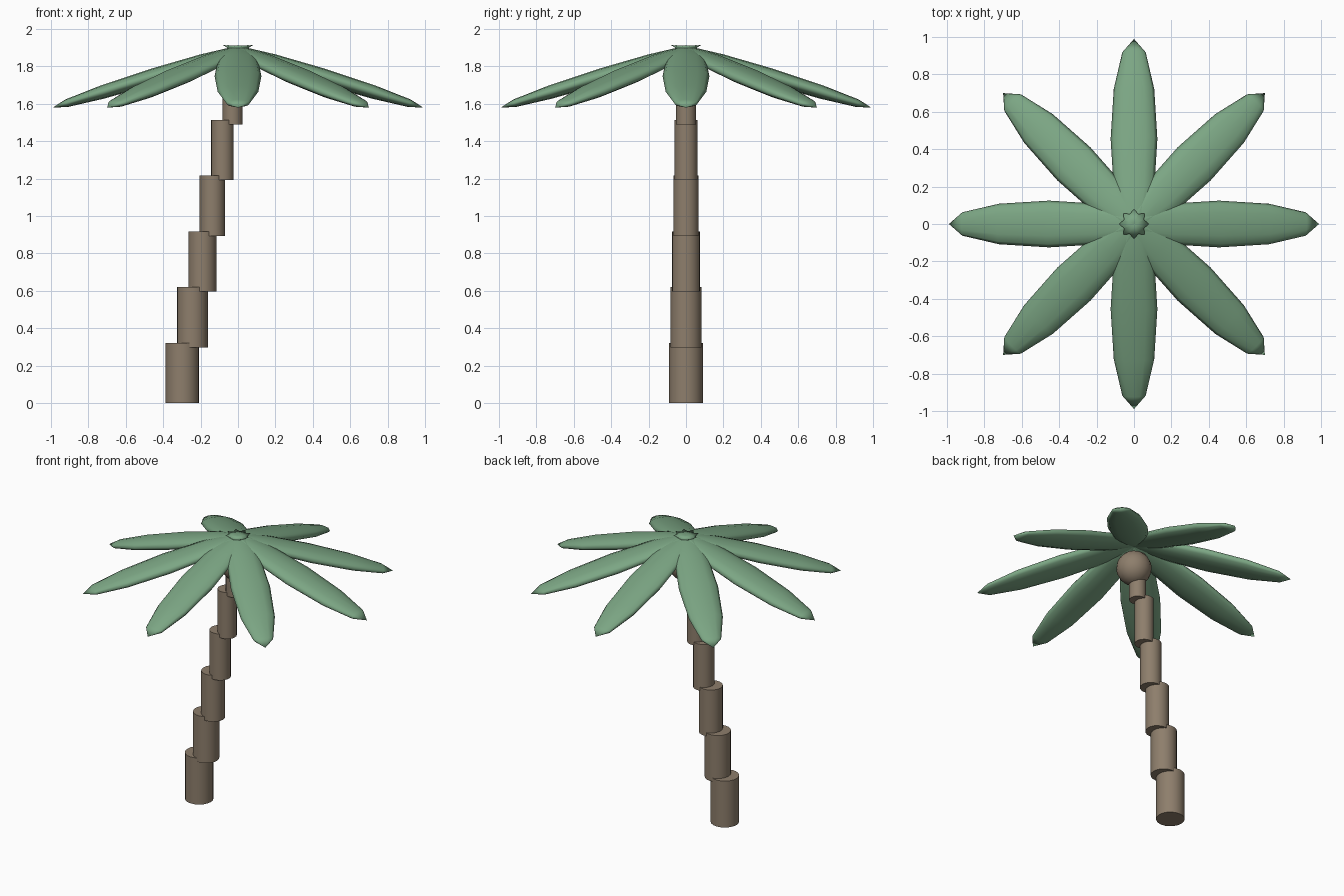
import bpy
import math
from mathutils import Matrix

if "Cube" in bpy.data.objects:
    bpy.data.objects.remove(bpy.data.objects["Cube"])


def material(name, color):
    m = bpy.data.materials.new(name)
    m.diffuse_color = (*color, 1)
    m.use_nodes = True
    m.node_tree.nodes["Principled BSDF"].inputs["Base Color"].default_value = m.diffuse_color
    return m


def finish(name, mat, angle):
    ob = bpy.context.object
    ob.name = name
    ob.data.materials.append(mat)
    bpy.ops.object.shade_smooth_by_angle(angle=math.radians(angle))
    return ob


bark = material("bark", (0.27, 0.21, 0.15))
green = material("leaf_green", (0.2, 0.38, 0.23))

# Leaning trunk of stepped, tapering upright segments
for i in range(6):
    bpy.ops.mesh.primitive_cylinder_add(
        vertices=20, radius=0.09 - 0.0074 * i, depth=0.322,
        location=(-0.298 + 0.0537 * i, 0, 0.161 + 0.298 * i))
    finish(f"trunk_segment_{i + 1}", bark, 40)

# Round crown at the top of the trunk
bpy.ops.mesh.primitive_uv_sphere_add(
    segments=16, ring_count=10, radius=0.112, location=(0, 0, 1.71))
finish("crown", bark, 60)

# Eight drooping fronds, each a long flattened ellipsoid
for i in range(8):
    bpy.ops.mesh.primitive_uv_sphere_add(segments=12, ring_count=6, radius=1)
    leaf = finish(f"frond_{i + 1}", green, 180)
    leaf.data.transform(
        Matrix.Rotation(i * math.pi / 4, 4, 'Z')
        @ Matrix.Translation((0.455, 0, 1.747))
        @ Matrix.Rotation(0.302, 4, 'Y')
        @ Matrix.Diagonal((0.56, 0.125, 0.042, 1))
        @ Matrix.Rotation(math.pi / 2, 4, 'Y'))
